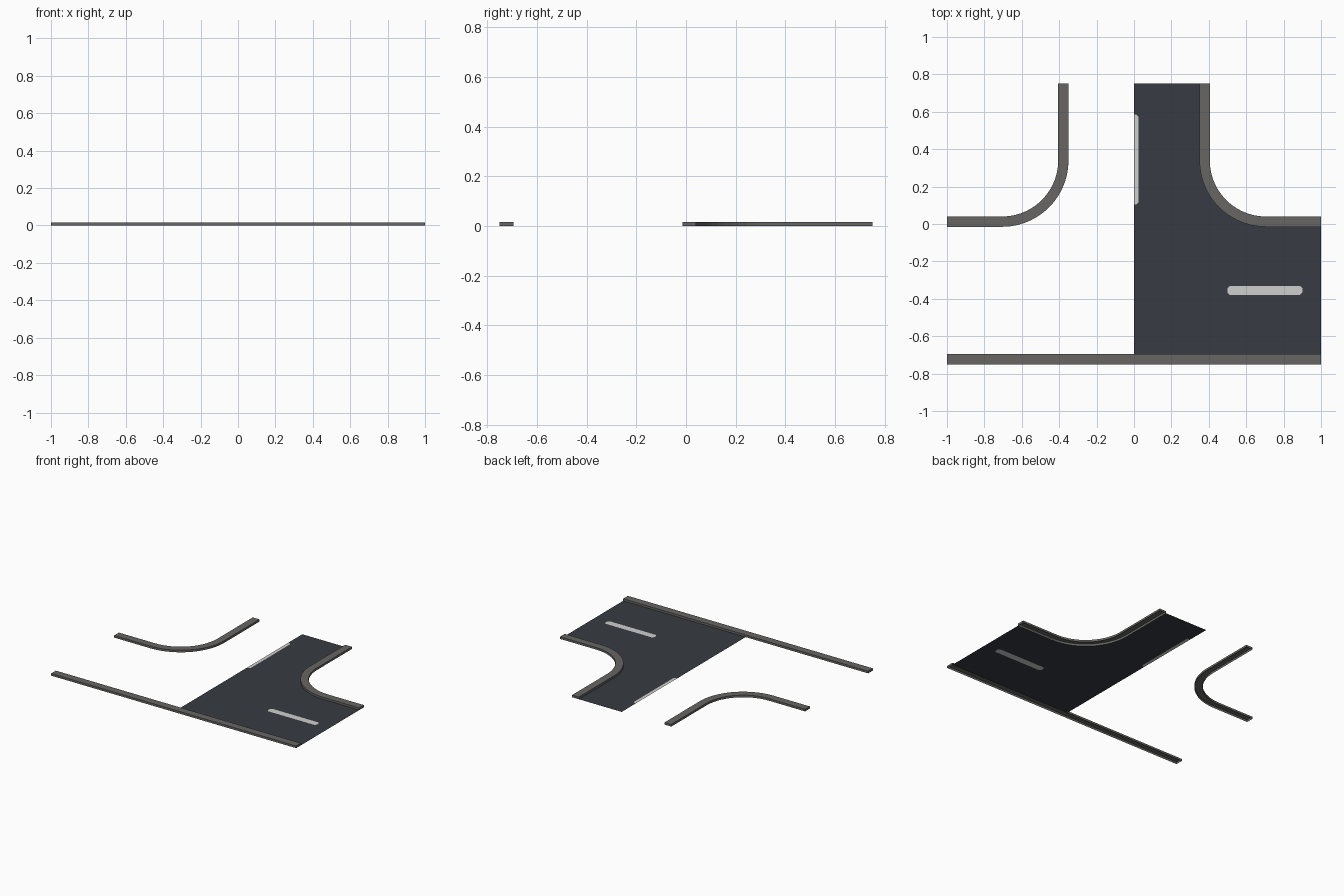
import bpy, bmesh, math
from mathutils import Vector

if "Cube" in bpy.data.objects:
    bpy.data.objects.remove(bpy.data.objects["Cube"])


def mat(name, col):
    m = bpy.data.materials.new(name)
    m.diffuse_color = (*col, 1)
    m.use_nodes = True
    m.node_tree.nodes["Principled BSDF"].inputs["Base Color"].default_value = m.diffuse_color
    return m


ASPHALT = mat("asphalt", (0.038, 0.045, 0.056))
STONE = mat("kerb stone", (0.135, 0.132, 0.127))
PAINT = mat("road paint", (0.62, 0.63, 0.61))

H, W = 0.016, 0.055          # kerb height and width
X0, Y0, Y1 = 0.35, -0.015, 0.75
R = 0.355                    # corner radius on the road side
CX, CY = X0 + R, Y0 + R
SEG = 14


def finish(name, bm, mats):
    me = bpy.data.meshes.new(name)
    bm.to_mesh(me)
    bm.free()
    ob = bpy.data.objects.new(name, me)
    bpy.context.collection.objects.link(ob)
    for m in mats:
        me.materials.append(m)
    return ob


def corner(r):
    """Kerb line from the side road's end, round the corner, to the right end."""
    pts = [(CX - r, Y1)]
    for i in range(SEG + 1):
        a = math.pi + math.pi / 2 * i / SEG
        pts.append((CX + r * math.cos(a), CY + r * math.sin(a)))
    return pts + [(1, CY - r)]


def kerb(name, road_side, far_side, flip=1):
    """Open-bottomed kerb with top, two walls and end caps."""
    bm = bmesh.new()
    rows = []
    for (ax, ay), (bx, by) in zip(road_side, far_side):
        rows.append([bm.verts.new((x * flip, y, z)) for x, y, z in
                     ((ax, ay, 0), (ax, ay, H), (bx, by, H), (bx, by, 0))])
    for p, q in zip(rows, rows[1:]):
        for k in range(3):
            bm.faces.new((p[k], p[k + 1], q[k + 1], q[k]))
    bm.faces.new(rows[0])
    bm.faces.new(rows[-1])
    bmesh.ops.recalc_face_normals(bm, faces=bm.faces)
    top = max(bm.faces, key=lambda f: f.calc_center_median().z)
    if top.normal.z < 0:
        bmesh.ops.reverse_faces(bm, faces=bm.faces)
    return finish(name, bm, [STONE])


# Kerbs: two rounded corners and the long straight one
kerb("right_corner_kerb", corner(R), corner(R - W))
kerb("left_corner_kerb", corner(R), corner(R - W), -1)
kerb("straight_kerb", [(-1, -0.695), (1, -0.695)], [(-1, -0.75), (1, -0.75)])

# Road surface (right half), with painted dashes cut into it
c, w = 0.012, 0.024          # dash corner cut and half width
side_dash = [(0, 0.105), (w - c, 0.105), (w, 0.105 + c),
             (w, 0.585 - c), (w - c, 0.585), (0, 0.585)]
ym = -0.355
main_dash = [(0.5, ym - w + c), (0.5 + c, ym - w), (0.9 - c, ym - w), (0.9, ym - w + c),
             (0.9, ym + w - c), (0.9 - c, ym + w), (0.5 + c, ym + w), (0.5, ym + w - c)]
outline = [(0, -0.695), (1, -0.695)] + corner(R)[::-1] + [(0, Y1)] + side_dash[::-1]

bm = bmesh.new()


def loop(pts):
    vs = [bm.verts.new((x, y, 0)) for x, y in pts]
    return vs, [bm.edges.new((vs[i], vs[(i + 1) % len(vs)])) for i in range(len(vs))]


outer, e1 = loop(outline)
hole, e2 = loop(main_dash)
bmesh.ops.triangle_fill(bm, use_beauty=True, use_dissolve=False, edges=e1 + e2,
                        normal=Vector((0, 0, 1)))
dashes = [bm.faces.new(hole), bm.faces.new(outer[-len(side_dash):][::-1])]
for f in dashes:
    f.material_index = 1
for f in bm.faces:
    f.normal_update()
    if f.normal.z < 0:
        f.normal_flip()
finish("road_surface", bm, [ASPHALT, PAINT])
